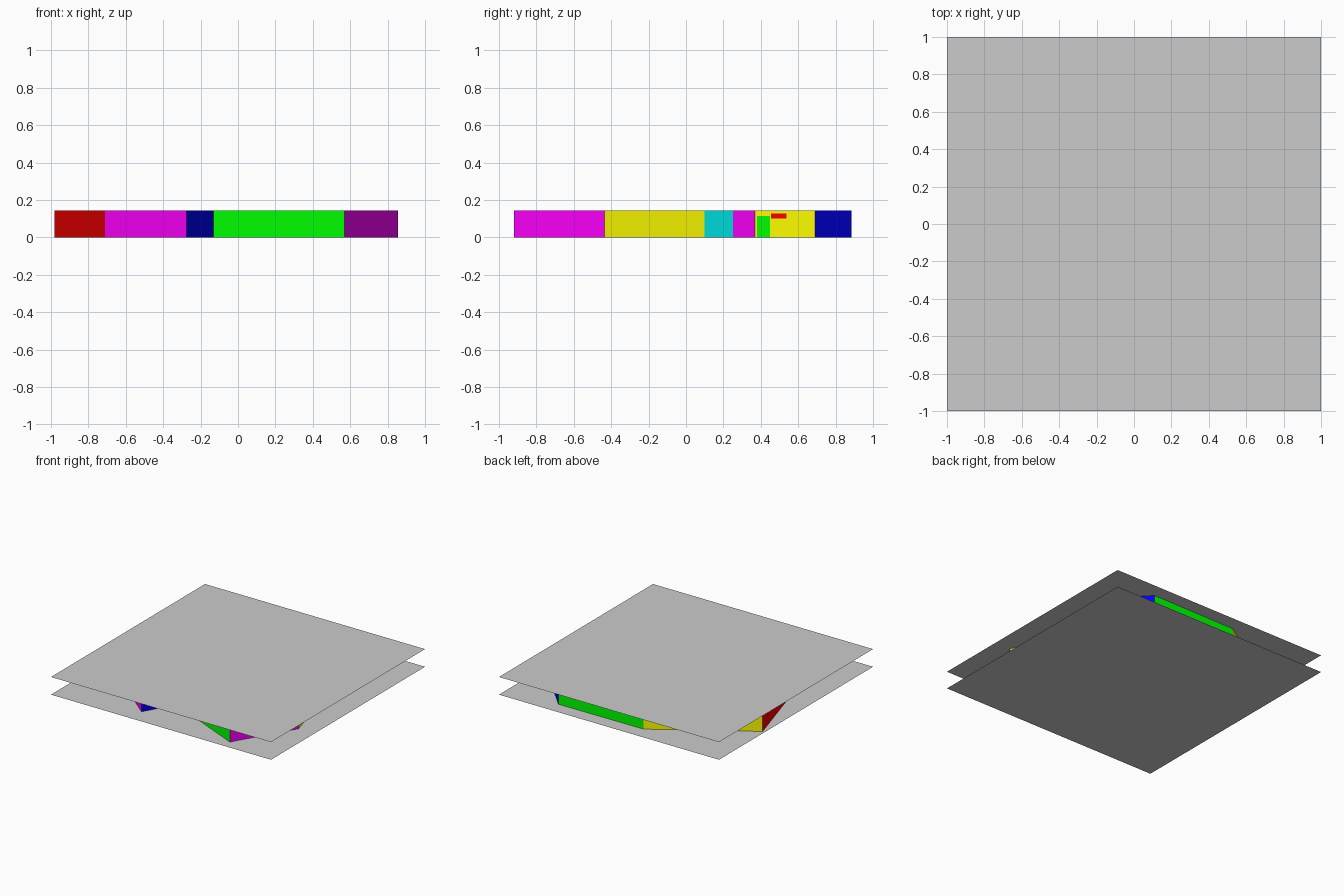
import bpy
from mathutils import Vector

if "Cube" in bpy.data.objects:
    bpy.data.objects.remove(bpy.data.objects["Cube"])

H = 0.145  # room height

COLORS = {
    "red": (1, 0, 0, 1), "green": (0, 1, 0, 1), "blue": (0, 0, 1, 1),
    "yellow": (1, 1, 0, 1), "magenta": (1, 0, 1, 1), "cyan": (0, 1, 1, 1),
}


def material(color):
    mat = bpy.data.materials.get(color)
    if mat is None:
        mat = bpy.data.materials.new(color)
        mat.diffuse_color = COLORS[color]
        mat.use_nodes = True
        mat.node_tree.nodes["Principled BSDF"].inputs["Base Color"].default_value = mat.diffuse_color
    return mat


def quad(name, corners, color=None):
    mesh = bpy.data.meshes.new(name)
    mesh.from_pydata(corners, [], [(0, 1, 2, 3)])
    obj = bpy.data.objects.new(name, mesh)
    bpy.context.collection.objects.link(obj)
    if color:
        mesh.materials.append(material(color))
    return obj


def panel(name, p, q, z0, z1, color, offset=0.0):
    """Upright flat panel from p to q, pushed outward by offset."""
    p, q = Vector(p), Vector(q)
    d = (q - p).normalized()
    n = Vector((d.y, -d.x)) * offset
    p, q = p + n, q + n
    quad(name, [(p.x, p.y, z0), (q.x, q.y, z0), (q.x, q.y, z1), (p.x, p.y, z1)], color)


# Floor and ceiling sheets
for name, z in (("floor", 0), ("ceiling", H)):
    quad(name, [(-1, -1, z), (1, -1, z), (1, 1, z), (-1, 1, z)])

# Room outline, counterclockwise: start corner and colour of each wall
outline = [
    ((-0.98, 0.405), "red"),
    ((-0.71, -0.50), "magenta"),
    ((-0.275, -0.86), "blue"),
    ((-0.13, -0.61), "green"),
    ((0.57, -0.92), "magenta"),
    ((0.855, -0.435), "yellow"),
    ((0.70, 0.10), "cyan"),
    ((0.62, 0.25), "magenta"),
    ((0.585, 0.37), "yellow"),
    ((0.725, 0.69), "blue"),
    ((0.54, 0.885), "green"),
    ((-0.23, 0.88), "yellow"),
]
for i, (p, color) in enumerate(outline):
    q = outline[(i + 1) % len(outline)][0]
    panel(f"wall_{i + 1}", p, q, 0, H, color)

# Door and blank sign on the wall facing right
a, b = Vector(outline[8][0]), Vector(outline[9][0])


def along(y):
    return a.lerp(b, (y - a.y) / (b.y - a.y))


panel("door", along(0.38), along(0.45), 0, 0.115, "green", 0.004)
panel("door_sign", along(0.455), along(0.54), 0.10, 0.128, "red", 0.004)
